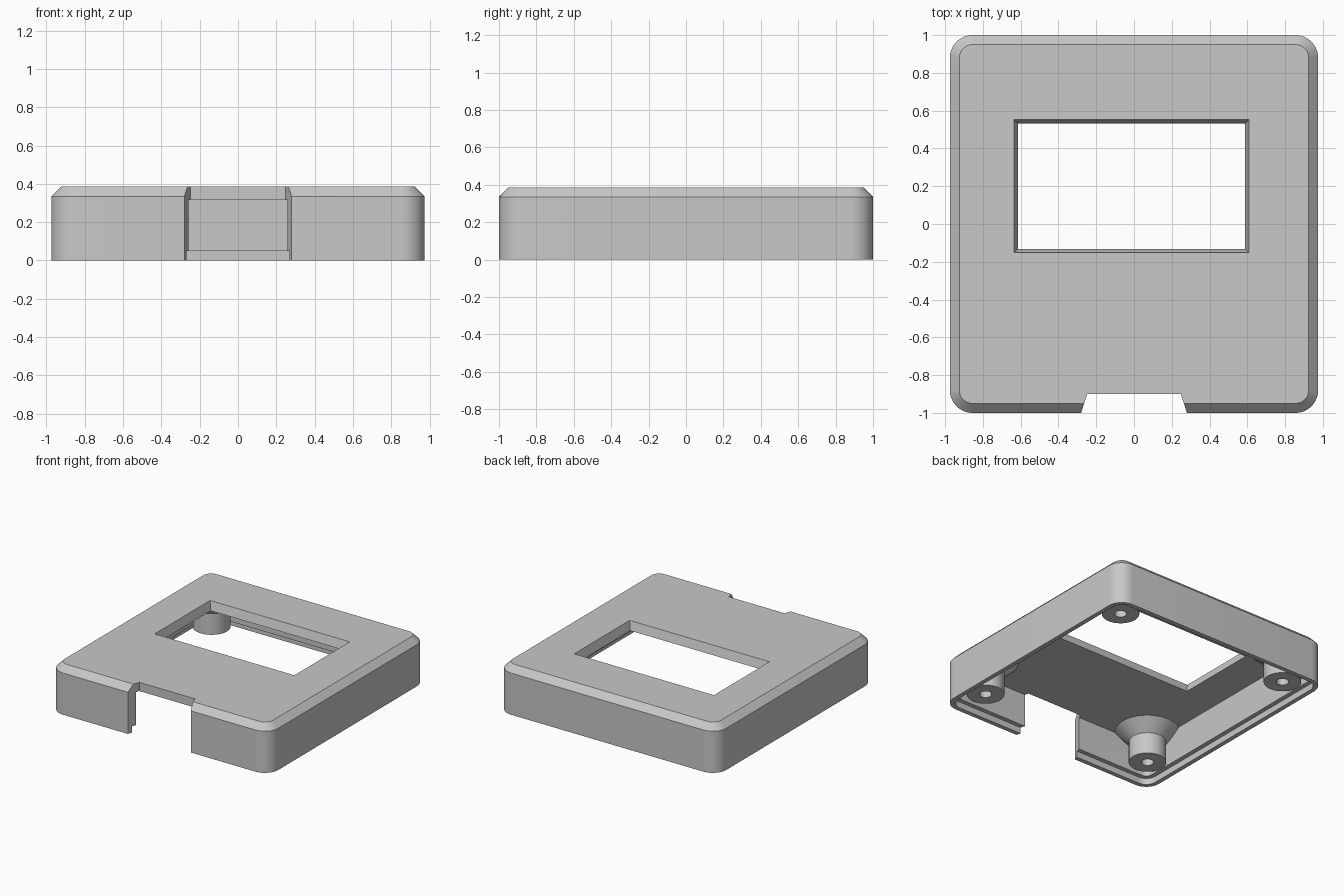
import bpy, bmesh
from math import sin, cos, pi, radians

cube = bpy.data.objects.get("Cube")
if cube:
    bpy.data.objects.remove(cube, do_unlink=True)

HX, HY, RADIUS, HEIGHT = 0.975, 1.0, 0.12, 0.385
CEILING, LEDGE = 0.315, 0.05

grey = bpy.data.materials.new("plain grey")
grey.use_nodes = True
grey.diffuse_color = (0.58, 0.58, 0.58, 1)
grey.node_tree.nodes["Principled BSDF"].inputs["Base Color"].default_value = grey.diffuse_color


def loft(name, rings):
    """Skin a stack of matching closed rings and cap both ends."""
    bm = bmesh.new()
    loops = [[bm.verts.new(p) for p in ring] for ring in rings]
    n = len(loops[0])
    for low, high in zip(loops, loops[1:]):
        for i in range(n):
            j = (i + 1) % n
            bm.faces.new((low[i], low[j], high[j], high[i]))
    bm.faces.new(loops[0][::-1])
    bm.faces.new(loops[-1])
    bmesh.ops.recalc_face_normals(bm, faces=bm.faces)
    mesh = bpy.data.meshes.new(name)
    bm.to_mesh(mesh)
    bm.free()
    mesh.materials.append(grey)
    obj = bpy.data.objects.new(name, mesh)
    bpy.context.collection.objects.link(obj)
    return obj


def rounded_ring(z, inset, steps=10):
    r = RADIUS - inset
    cx, cy = HX - RADIUS, HY - RADIUS
    ring = []
    for k, (sx, sy) in enumerate(((1, 1), (-1, 1), (-1, -1), (1, -1))):
        for s in range(steps + 1):
            a = (k + s / steps) * pi / 2
            ring.append((sx * cx + r * cos(a), sy * cy + r * sin(a), z))
    return ring


def circle_ring(x, y, z, r, n=40):
    return [(x + r * cos(2 * pi * i / n), y + r * sin(2 * pi * i / n), z) for i in range(n)]


def rect_ring(x0, x1, y0, y1, z):
    return [(x0, y0, z), (x1, y0, z), (x1, y1, z), (x0, y1, z)]


def cut(target, cutter):
    mod = target.modifiers.new("cut", 'BOOLEAN')
    mod.operation = 'DIFFERENCE'
    mod.solver = 'EXACT'
    mod.object = cutter
    bpy.context.view_layer.objects.active = target
    bpy.ops.object.modifier_apply(modifier=mod.name)
    bpy.data.objects.remove(cutter, do_unlink=True)


# Outer body with chamfered top rim
case = loft("case_cover", [rounded_ring(0, 0), rounded_ring(HEIGHT - 0.05, 0),
                           rounded_ring(HEIGHT, 0.05)])

# Cavity with a stepped lip at the open underside
cavity = loft("cavity_cutter", [rounded_ring(-0.05, 0.035), rounded_ring(LEDGE, 0.035),
                                rounded_ring(LEDGE, 0.07), rounded_ring(CEILING, 0.07)])

# Screw bosses with flared roots are left standing inside the cavity
corners = [(sx * 0.77, sy * 0.765) for sx in (-1, 1) for sy in (-1, 1)]
for x, y in corners:
    cut(cavity, loft("boss", [circle_ring(x, y, 0.055, 0.137), circle_ring(x, y, 0.225, 0.137),
                              circle_ring(x, y, 0.345, 0.27)]))
cut(case, cavity)

# Screw holes
for x, y in corners:
    cut(case, loft("hole_cutter", [circle_ring(x, y, 0.02, 0.045, 24),
                                   circle_ring(x, y, 0.29, 0.045, 24)]))

# Display window, tapering inwards through the top plate
slope = 0.02 / (HEIGHT - CEILING)
rings = []
for z in (CEILING - 0.02, HEIGHT + 0.02):
    d = slope * (z - CEILING)
    rings.append(rect_ring(-0.615 - d, 0.588 + d, -0.132 - d, 0.532 + d, z))
cut(case, loft("window_cutter", rings))

# Connector notch with splayed sides through the front wall
rings = [[(-0.296, -1.05, z), (0.296, -1.05, z), (0.248, -0.9, z), (-0.248, -0.9, z)]
         for z in (-0.1, HEIGHT + 0.1)]
cut(case, loft("notch_cutter", rings))

# Smooth the rounded parts, keep real edges sharp
bpy.ops.object.select_all(action='DESELECT')
case.select_set(True)
bpy.context.view_layer.objects.active = case
bpy.ops.object.shade_smooth_by_angle(angle=radians(25))
